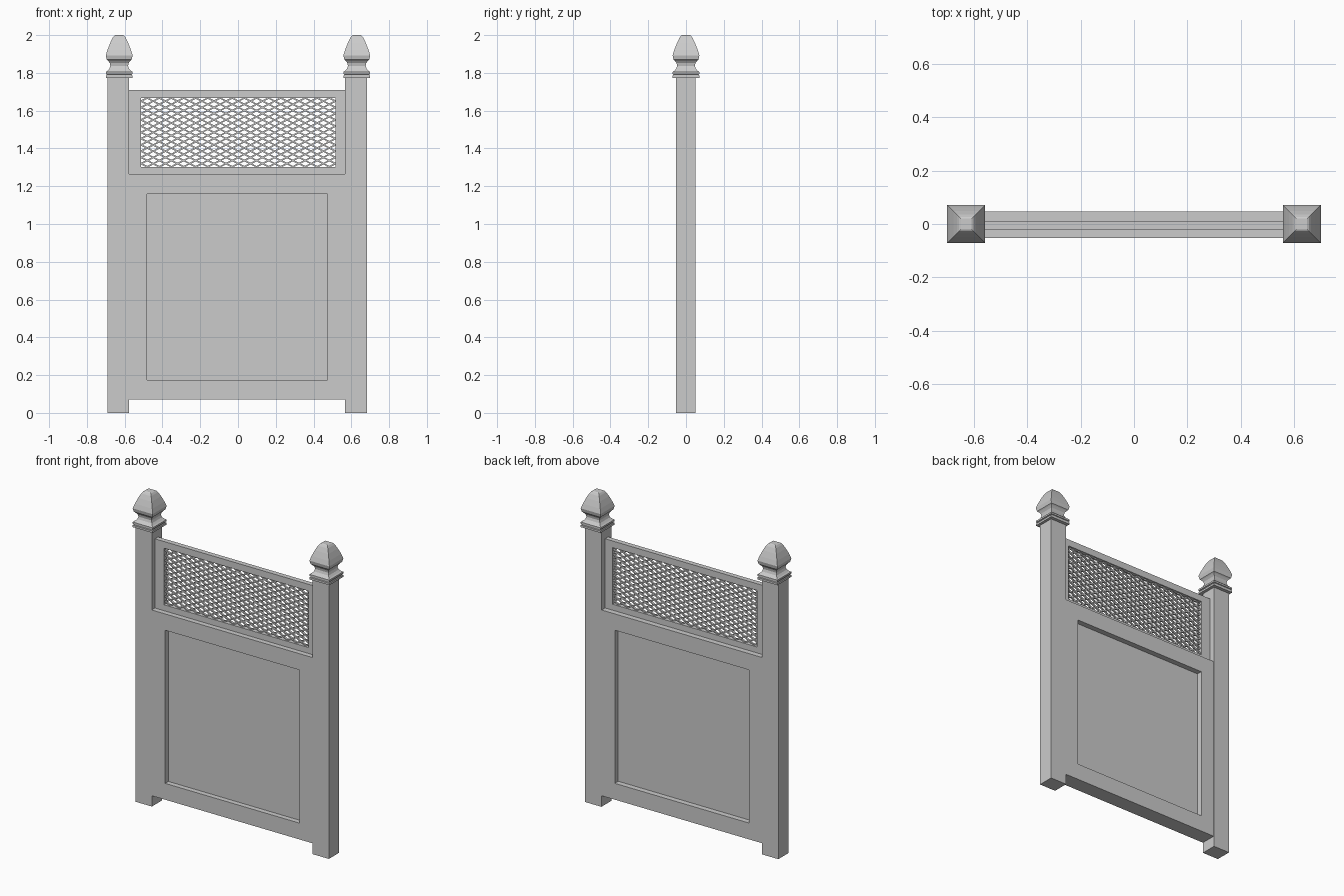
import bpy, bmesh
from mathutils import Vector

if "Cube" in bpy.data.objects:
    bpy.data.objects.remove(bpy.data.objects["Cube"])


def finish(name, bm):
    bmesh.ops.recalc_face_normals(bm, faces=bm.faces)
    me = bpy.data.meshes.new(name)
    bm.to_mesh(me)
    bm.free()
    ob = bpy.data.objects.new(name, me)
    bpy.context.collection.objects.link(ob)
    return ob


def loft(bm, rings, cap=True):
    """Join rings of points with quads; close as a solid or as a loop."""
    vs = [[bm.verts.new(p) for p in r] for r in rings]
    n = len(vs[0])
    pairs = list(zip(vs, vs[1:])) + ([] if cap else [(vs[-1], vs[0])])
    for a, b in pairs:
        for i in range(n):
            j = (i + 1) % n
            bm.faces.new((a[i], a[j], b[j], b[i]))
    if cap:
        bm.faces.new(vs[0])
        bm.faces.new(vs[-1])


def rect(x0, x1, z0, z1, y):
    return [(x0, y, z0), (x1, y, z0), (x1, y, z1), (x0, y, z1)]


def box(name, r, y0, y1):
    bm = bmesh.new()
    loft(bm, [rect(*r, y0), rect(*r, y1)])
    return finish(name, bm)


def frame(name, outer, inner, y0, y1):
    bm = bmesh.new()
    loft(bm, [rect(*outer, y0), rect(*outer, y1),
              rect(*inner, y1), rect(*inner, y0)], cap=False)
    return finish(name, bm)


# Posts
box("left_post", (-0.692, -0.577, 0, 1.775), -0.052, 0.05)
box("right_post", (0.567, 0.683, 0, 1.775), -0.052, 0.05)

# Four-sided turned finials
profile = [(0.071, 1.772), (0.071, 1.785), (0.066, 1.787), (0.066, 1.792),
           (0.071, 1.794), (0.071, 1.805), (0.062, 1.811), (0.052, 1.822),
           (0.047, 1.837), (0.050, 1.852), (0.059, 1.864), (0.066, 1.870),
           (0.068, 1.880), (0.071, 1.893), (0.062, 1.922), (0.048, 1.958),
           (0.035, 1.985), (0.027, 1.996), (0.020, 2.0)]
for name, cx in (("left_finial", -0.629), ("right_finial", 0.629)):
    bm = bmesh.new()
    loft(bm, [[(cx + sx * h, sy * h, z) for sx, sy in
               ((-1, -1), (1, -1), (1, 1), (-1, 1))] for h, z in profile])
    finish(name, bm)

# Lower gate body with a recessed panel on both faces
recess = (-0.481, 0.474, 0.175, 1.16)
frame("lower_frame", (-0.577, 0.567, 0.07, 1.265), recess, -0.053, 0.047)
box("recessed_panel", recess, -0.020, 0.012)

# Upper frame around the lattice
x0, x1, z0, z1 = opening = (-0.513, 0.516, 1.303, 1.667)
frame("lattice_frame", (-0.577, 0.567, 1.262, 1.71), opening, -0.020, 0.012)

# Diamond lattice: crossing strips clipped to the opening
cols, rows, half = 16, 11, 0.004
px, pz = (x1 - x0) / cols, (z1 - z0) / rows
slope = pz / px
bm = bmesh.new()
for s in (1, -1):
    for k in range(-cols, rows + cols + 1):
        # strip centre line: z = c + s * slope * (x - x0)
        c = z0 + (k + 0.5) * pz
        xa, xb = sorted((x0 + (z0 - c) / (s * slope), x0 + (z1 - c) / (s * slope)))
        xa, xb = max(xa, x0), min(xb, x1)
        if xb - xa < 0.01:
            continue
        a = Vector((xa, 0, c + s * slope * (xa - x0)))
        b = Vector((xb, 0, c + s * slope * (xb - x0)))
        d = (b - a).normalized()
        n = Vector((-d.z, 0, d.x)) * half
        a, b = a - d * 0.006, b + d * 0.006
        ends = []
        for y in (-0.010 - 0.001 * s, 0.002 - 0.001 * s):
            o = Vector((0, y, 0))
            ends.append([a - n + o, b - n + o, b + n + o, a + n + o])
        loft(bm, ends)
finish("lattice", bm)
